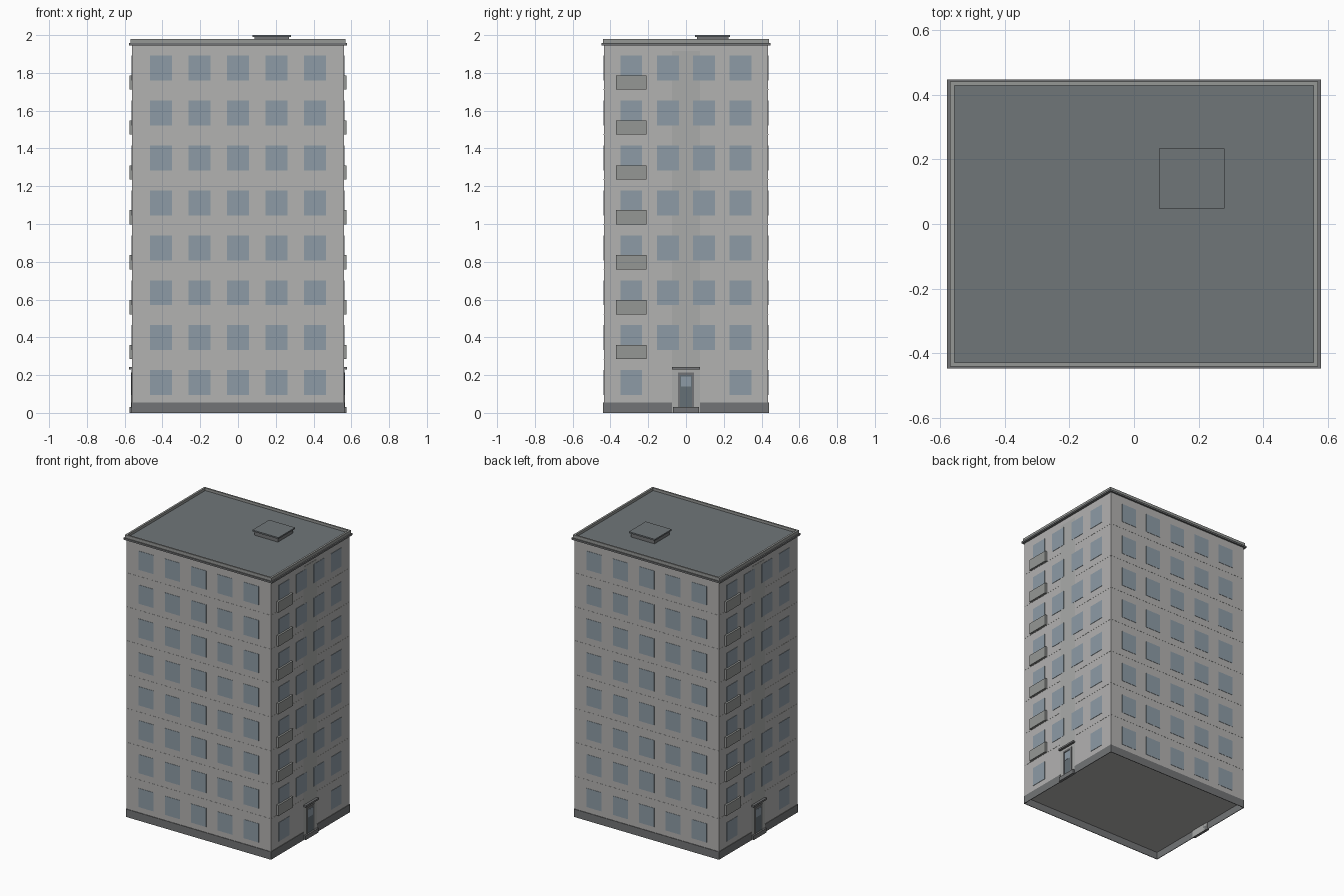
import bpy, bmesh
from mathutils import Matrix

if "Cube" in bpy.data.objects:
    bpy.data.objects.remove(bpy.data.objects["Cube"])

HX, HY = 0.56, 0.435          # wall half sizes
FLOORS, STEP = 8, 0.238


def material(name, rgb):
    m = bpy.data.materials.new(name)
    m.diffuse_color = (*rgb, 1)
    m.use_nodes = True
    m.node_tree.nodes["Principled BSDF"].inputs["Base Color"].default_value = m.diffuse_color
    return m


WALL = material("wall", (0.45, 0.445, 0.44))
STAIR = material("stair_strip", (0.40, 0.41, 0.40))
DARK = material("dark_trim", (0.17, 0.175, 0.18))
ROOF = material("roof", (0.16, 0.18, 0.19))
GLASS = material("glass", (0.27, 0.33, 0.38))
PANEL = material("balcony_panel", (0.30, 0.31, 0.30))
DOOR = material("door", (0.13, 0.16, 0.18))


def finish(name, bm, mat, turned=False):
    """Make an object; turned adds a copy rotated half a turn."""
    if turned:
        dup = bmesh.ops.duplicate(bm, geom=bm.verts[:] + bm.edges[:] + bm.faces[:])
        verts = [g for g in dup["geom"] if isinstance(g, bmesh.types.BMVert)]
        bmesh.ops.rotate(bm, verts=verts, matrix=Matrix.Rotation(3.14159265, 3, 'Z'))
    me = bpy.data.meshes.new(name)
    bm.to_mesh(me)
    bm.free()
    me.materials.append(mat)
    ob = bpy.data.objects.new(name, me)
    bpy.context.collection.objects.link(ob)
    return ob


def boxes(name, spans, mat, turned=False):
    """Each span is (x0, x1, y0, y1, z0, z1)."""
    bm = bmesh.new()
    for x0, x1, y0, y1, z0, z1 in spans:
        m = Matrix.Translation(((x0 + x1) / 2, (y0 + y1) / 2, (z0 + z1) / 2))
        bmesh.ops.create_cube(bm, size=1, matrix=m @ Matrix.Diagonal((x1 - x0, y1 - y0, z1 - z0, 1)))
    return finish(name, bm, mat, turned)


def ring(name, ox, oy, ix, iy, z0, z1, mat):
    """Rectangular frame with a square section."""
    bm = bmesh.new()
    loops = []
    for a, b, z in ((ox, oy, z0), (ox, oy, z1), (ix, iy, z1), (ix, iy, z0)):
        loops.append([bm.verts.new((sx * a, sy * b, z))
                      for sx, sy in ((-1, -1), (1, -1), (1, 1), (-1, 1))])
    for i in range(4):
        p, q = loops[i], loops[(i + 1) % 4]
        for k in range(4):
            n = (k + 1) % 4
            bm.faces.new((p[k], p[n], q[n], q[k]))
    return finish(name, bm, mat)


# Main block and fine floor joints
boxes("wall_block", [(-HX, HX, -HY, HY, 0.05, 1.95)], WALL)
boxes("floor_joints", [(-HX - .001, HX + .001, -HY - .001, HY + .001,
                        0.046 + STEP * i - .002, 0.046 + STEP * i + .002)
                       for i in range(1, FLOORS)], WALL)

# Open plinth skirt, interrupted at both entrances
bm = bmesh.new()
px, py, gap = 0.564, 0.439, 0.073
outer = [(px, gap), (px, py), (-px, py), (-px, gap)]
inner = [(HX, gap), (HX, HY), (-HX, HY), (-HX, gap)]
rows = [[bm.verts.new((x, y, z)) for x, y in pts]
        for pts, z in ((outer, 0), (outer, 0.055), (inner, 0.055), (inner, 0))]
for r in range(4):
    p, q = rows[r], rows[(r + 1) % 4]
    for k in range(3):
        bm.faces.new((p[k + 1], p[k], q[k], q[k + 1]))
for k in (0, 3):
    bm.faces.new([row[k] for row in (rows if k == 3 else rows[::-1])])
finish("plinth", bm, DARK, turned=True)

# Stair strip above each entrance
boxes("stair_strip", [(0.556, HX + .0015, -gap, gap, 0, 1.915)], STAIR, True)

# Windows
front, side = [], []
for f in range(FLOORS):
    z0 = 0.094 + STEP * f
    for i in range(-2, 3):
        x = 0.204 * i
        front.append((x - .058, x + .058, -HY - .002, -HY + .004, z0, z0 + .132))
    for y in (-0.29, -0.096, 0.096, 0.288):
        if f or abs(y) > 0.2:
            side.append((HX - .004, HX + .0025, y - .058, y + .058, z0, z0 + .132))
boxes("long_side_windows", front, GLASS, True)
boxes("short_side_windows", side, GLASS, True)

# Balconies on every floor but the lowest
boxes("balconies", [(HX - .003, 0.575, -0.37, -0.21, 0.046 + STEP * f, 0.121 + STEP * f)
                    for f in range(1, FLOORS)], PANEL, True)

# Entrances
boxes("door_frame", [(HX - .004, HX + .006, y - .006, y + .006, 0.03, 0.213) for y in (-.037, .037)]
      + [(HX - .004, HX + .006, -.031, .031, 0.20, 0.213)], DARK, True)
boxes("door", [(HX - .004, HX + .003, -.031, .031, 0.03, 0.20)], DOOR, True)
boxes("door_glass", [(HX, HX + .0045, -.027, .027, 0.14, 0.192)], GLASS, True)
boxes("entrance_step", [(HX - .004, 0.575, -.07, .07, 0, 0.03)], DARK, True)
boxes("entrance_canopy", [(HX - .004, 0.578, -.073, .073, 0.231, 0.243)], DARK, True)

# Roof
boxes("roof_deck", [(-0.557, 0.557, -0.432, 0.432, 1.945, 1.962)], ROOF)
ring("cornice", 0.578, 0.447, 0.55, 0.425, 1.946, 1.958, DARK)
ring("parapet", 0.569, 0.440, 0.555, 0.429, 1.957, 1.98, PANEL)
boxes("roof_hatch", [(0.088, 0.27, 0.058, 0.225, 1.955, 1.99)], DARK)
boxes("roof_hatch_lid", [(0.078, 0.28, 0.048, 0.234, 1.99, 2.0)], ROOF)
